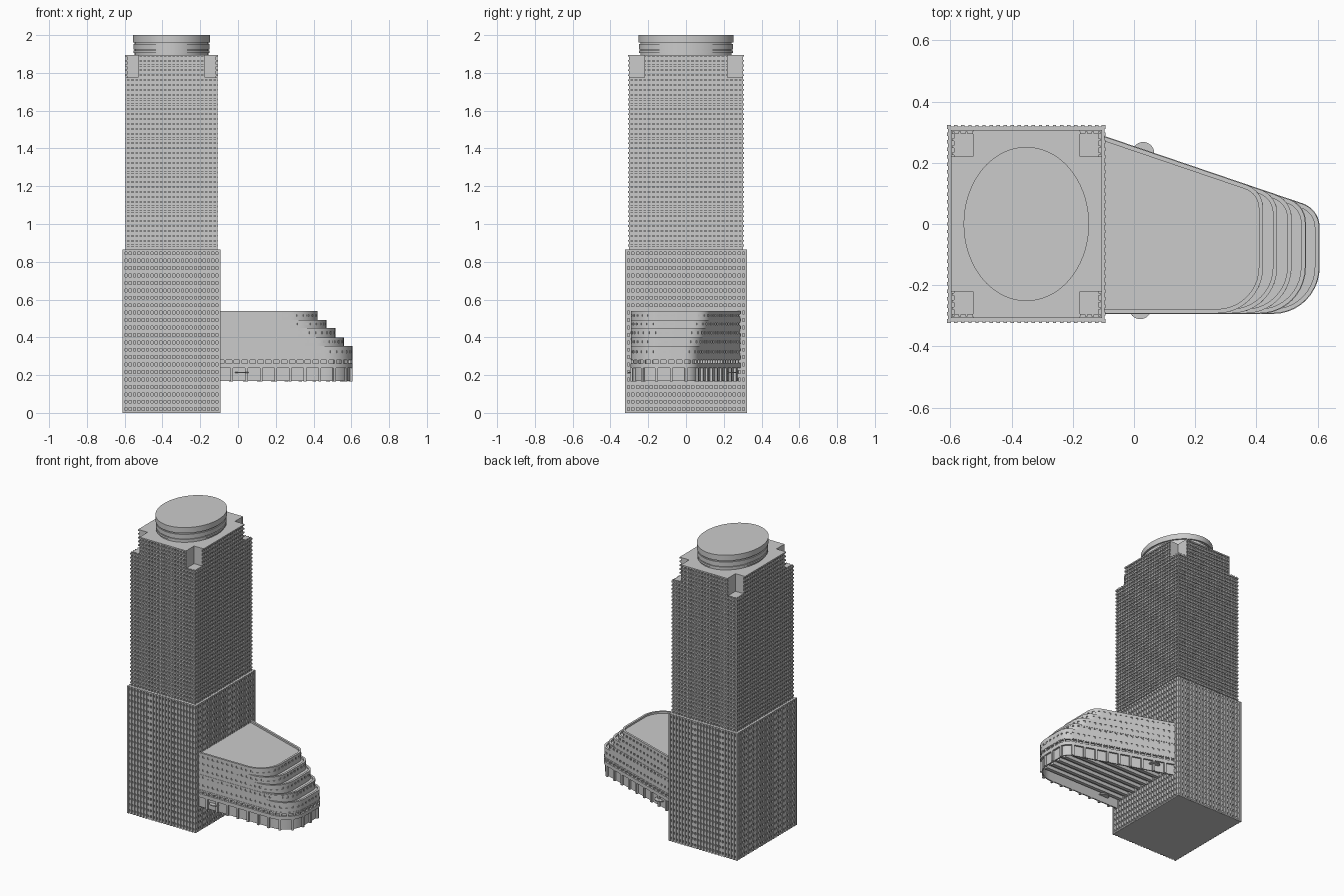
import bpy, bmesh, math
from mathutils import Vector, Matrix

if "Cube" in bpy.data.objects:
    bpy.data.objects.remove(bpy.data.objects["Cube"], do_unlink=True)

concrete = bpy.data.materials.new("concrete_grey")
concrete.use_nodes = True
GREY = (0.6, 0.6, 0.6, 1)
concrete.diffuse_color = GREY
concrete.node_tree.nodes["Principled BSDF"].inputs["Base Color"].default_value = GREY

CX = -0.352  # tower axis


def finish(bm, name, smooth=False):
    bmesh.ops.recalc_face_normals(bm, faces=bm.faces)
    mesh = bpy.data.meshes.new(name)
    bm.to_mesh(mesh)
    bm.free()
    mesh.materials.append(concrete)
    ob = bpy.data.objects.new(name, mesh)
    bpy.context.collection.objects.link(ob)
    if smooth:
        bpy.ops.object.select_all(action='DESELECT')
        ob.select_set(True)
        bpy.context.view_layer.objects.active = ob
        bpy.ops.object.shade_smooth_by_angle(angle=math.radians(30))
    return ob


def box(bm, x, y, hx, hy, z0, z1, angle=0):
    m = (Matrix.Translation((x, y, (z0 + z1) / 2)) @ Matrix.Rotation(angle, 4, 'Z')
         @ Matrix.Diagonal((2 * hx, 2 * hy, z1 - z0, 1)))
    bmesh.ops.create_cube(bm, size=1, matrix=m)


def prism(bm, pts, z0, z1):
    low = [bm.verts.new((p.x, p.y, z0)) for p in pts]
    top = [bm.verts.new((p.x, p.y, z1)) for p in pts]
    bm.faces.new(low)
    bm.faces.new(top)
    for i in range(len(pts)):
        j = (i + 1) % len(pts)
        bm.faces.new((low[i], low[j], top[j], top[i]))


def ring(bm, outer, inner, z0, z1):
    loops = [[bm.verts.new((p.x, p.y, z)) for p in pts]
             for pts, z in ((outer, z0), (outer, z1), (inner, z1), (inner, z0))]
    for k in range(4):
        a, b = loops[k], loops[(k + 1) % 4]
        for i in range(len(a)):
            j = (i + 1) % len(a)
            bm.faces.new((a[i], a[j], b[j], b[i]))


def piers(bm, hx, hy, spanx, spany, nx, ny, half, depth, z0, z1):
    """Vertical piers on all four walls, kept within the given spans."""
    for s in (-1, 1):
        for i in range(nx + 1):
            x = (hx - half) * (2 * i / nx - 1)
            if abs(x) <= spanx:
                box(bm, CX + x, s * (hy - depth / 2), half, depth / 2, z0, z1)
        for i in range(ny + 1):
            y = (hy - half) * (2 * i / ny - 1)
            if abs(y) <= spany:
                box(bm, CX + s * (hx - depth / 2), y, depth / 2, half, z0, z1)


# Lower tower: recessed windows between broad floor bands and piers
LX, LY, LZ = 0.256, 0.318, 0.865
bm = bmesh.new()
box(bm, CX, 0, LX - 0.008, LY - 0.008, 0, LZ - 0.003)
FLOORS = 22
step = LZ / FLOORS
for f in range(FLOORS + 1):
    box(bm, CX, 0, LX, LY, max(0, f * step - 0.012), min(LZ, f * step + 0.012))
piers(bm, LX + 0.003, LY + 0.005, 1, 1, 22, 26, 0.0055, 0.013, 0, LZ)
finish(bm, "lower_tower")

# Upper tower: dense grid of projecting ledges, with cut-away top corners
UX, UY, NOTCH, UZ = 0.247, 0.307, 1.775, 1.895
NX, NY = 0.175, 0.22
bm = bmesh.new()
D = 0.011
box(bm, CX, 0, UX - D, UY - D, LZ - 0.01, NOTCH)
box(bm, CX, 0, NX, UY - D, NOTCH, UZ)
box(bm, CX, 0, UX - D, NY, NOTCH, UZ)
FLOORS = 40
step = (UZ - LZ) / FLOORS
for f in range(1, FLOORS + 1):
    z1 = LZ + f * step
    z0 = z1 - 0.009
    if z1 <= NOTCH + 0.005:
        box(bm, CX, 0, UX, UY, z0, z1)
    else:
        box(bm, CX, 0, NX, UY, z0, z1)
        box(bm, CX, 0, UX, NY, z0, z1)
piers(bm, UX - 0.004, UY - 0.004, 1, 1, 22, 26, 0.004, 0.008, LZ, NOTCH)
piers(bm, UX - 0.004, UY - 0.004, NX, NY, 22, 26, 0.004, 0.008, NOTCH, UZ)
finish(bm, "upper_tower")


# Rooftop drum: oval body with stacked rims
def oval(inset):
    return [Vector((CX + (0.205 - inset) * math.cos(t), (0.252 - inset) * math.sin(t)))
            for t in (2 * math.pi * i / 72 for i in range(72))]


bm = bmesh.new()
prism(bm, oval(0.01), UZ - 0.01, 1.99)
for z0, z1 in ((1.905, 1.918), (1.923, 1.952), (1.962, 2.0)):
    prism(bm, oval(0 if z1 > 1.96 else 0.003), z0, z1)
finish(bm, "rooftop_drum", True)


# Podium outline: straight front, slanted back, rounded far end
def fillet(prev, p, nxt, r, n=10):
    a, b = (prev - p).normalized(), (nxt - p).normalized()
    half = a.angle(b) / 2
    t = r / math.tan(half)
    centre = p + (a + b).normalized() * (r / math.sin(half))
    u, v = p + a * t - centre, p + b * t - centre
    sweep = u.angle(v)
    return [centre + (u * math.sin(sweep * (1 - k / n)) + v * math.sin(sweep * k / n))
            / math.sin(sweep) for k in range(n + 1)]


def outline(xend, inset=0.0):
    x = xend - inset
    slope = -0.34

    def back(px):
        return 0.285 + slope * (px + 0.095) - inset * math.hypot(1, slope)

    front = -0.292 + inset
    a, b = Vector((-0.11, front)), Vector((x, front))
    c, d = Vector((x, back(x))), Vector((-0.11, back(-0.11)))
    return [a] + fillet(a, b, c, 0.15 - inset) + fillet(b, c, d, 0.08 - inset) + [d]


def stations(pts, spacing):
    """Evenly spaced points and headings along the three exposed sides."""
    total = sum((q - p).length for p, q in zip(pts, pts[1:]))
    n = round(total / spacing)
    walked, k = 0, 1
    for p, q in zip(pts, pts[1:]):
        seg = q - p
        while k < n and k * total / n <= walked + seg.length:
            yield p + seg.normalized() * (k * total / n - walked), math.atan2(seg.y, seg.x)
            k += 1
        walked += seg.length


def window_row(bm, xend, z0, z1, spacing, pier, depth):
    prism(bm, outline(xend, depth), z0, z1)
    for p, ang in stations(outline(xend, depth / 2), spacing):
        box(bm, p.x, p.y, pier / 2, depth / 2, z0, z1, ang)


# Stepped podium floors with parapets and terraces
ends = (0.605, 0.56, 0.515, 0.468, 0.422)
tops = (0.355, 0.4, 0.45, 0.492, 0.54)
bm = bmesh.new()
base = 0.292
for xend, top in zip(ends, tops):
    mid = (base + top) / 2
    prism(bm, outline(xend), base - 0.013, mid - 0.007)
    window_row(bm, xend, mid - 0.007, mid + 0.006, 0.036, 0.023, 0.005)
    prism(bm, outline(xend), mid + 0.006, top - 0.012)
    ring(bm, outline(xend), outline(xend, 0.014), top - 0.013, top)
    base = top
ring(bm, outline(0.56, -0.002), outline(0.56, 0.01), 0.388, 0.394)
finish(bm, "podium_floors", True)

# Gallery window row with bands above and below
bm = bmesh.new()
prism(bm, outline(0.605, -0.002), 0.238, 0.262)
window_row(bm, 0.605, 0.262, 0.282, 0.042, 0.012, 0.012)
prism(bm, outline(0.605, -0.002), 0.282, 0.29)
finish(bm, "podium_gallery", True)

# Open-bottomed skirt wall with columns, and ceiling beams inside
bm = bmesh.new()
ring(bm, outline(0.605, 0.01), outline(0.605, 0.018), 0.168, 0.24)
finish(bm, "skirt_wall", True)

bm = bmesh.new()
for p, ang in stations(outline(0.605, 0.008), 0.078):
    box(bm, p.x, p.y, 0.007, 0.01, 0.165, 0.24, ang)
finish(bm, "skirt_columns")

bm = bmesh.new()
for i in range(7):
    y = -0.24 + i * 0.06
    x1 = min(0.52, 0.57 - max(0, y) * 2.2)
    box(bm, (x1 - 0.1) / 2, y, (x1 + 0.1) / 2, 0.012, 0.215, 0.24)
finish(bm, "ceiling_beams")

# Round entrance canopies on the two long sides
bm = bmesh.new()
for x, y in ((0.02, -0.275), (0.03, 0.232)):
    bmesh.ops.create_cone(bm, cap_ends=True, segments=32, radius1=0.036, radius2=0.036,
                          depth=0.006, matrix=Matrix.Translation((x, y, 0.214)))
finish(bm, "entrance_canopies", True)
